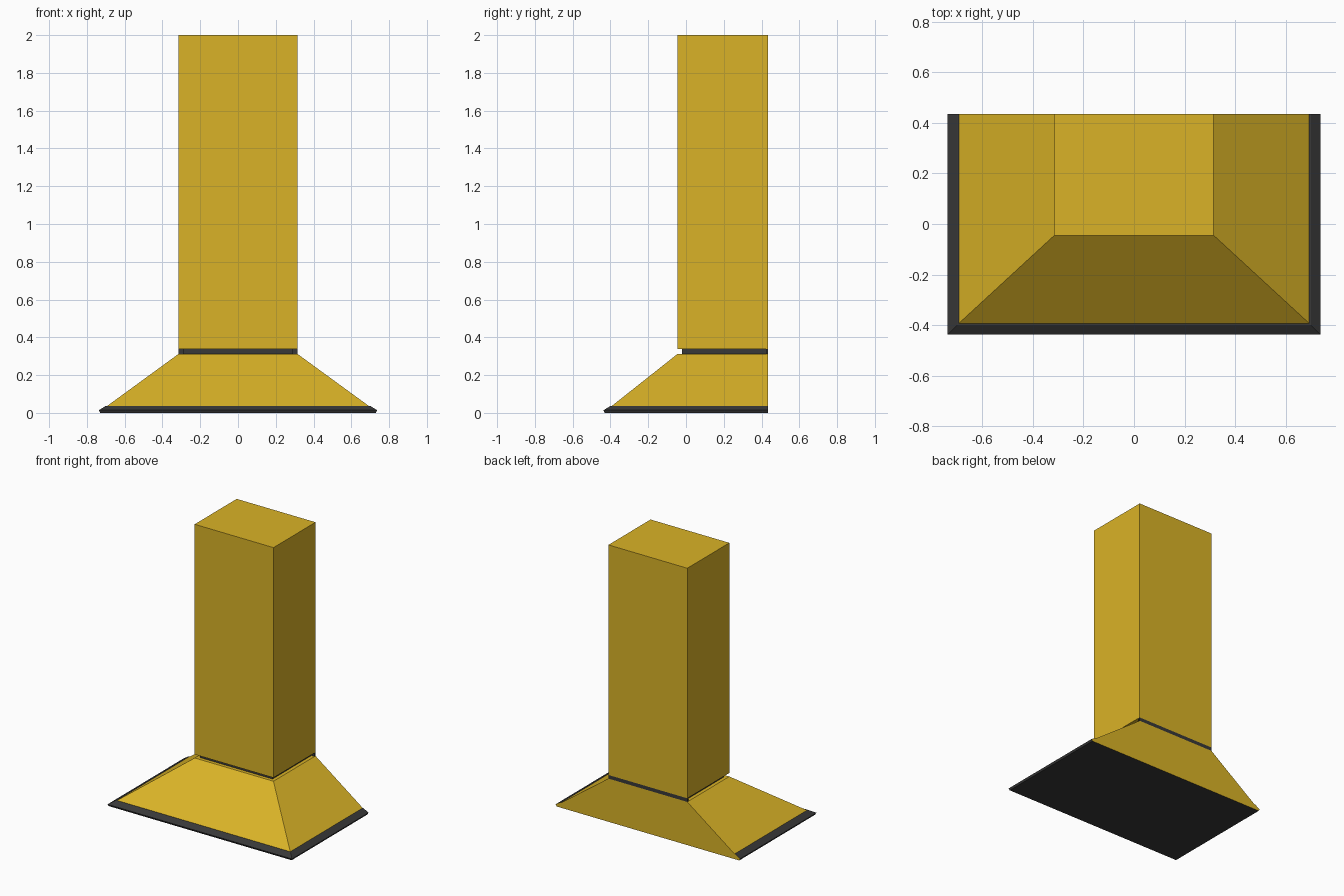
import bpy, bmesh

if "Cube" in bpy.data.objects:
    bpy.data.objects.remove(bpy.data.objects["Cube"])

BACK = 0.435  # flat wall side shared by every part


def material(name, rgb):
    m = bpy.data.materials.new(name)
    m.diffuse_color = (*rgb, 1)
    m.use_nodes = True
    m.node_tree.nodes["Principled BSDF"].inputs["Base Color"].default_value = m.diffuse_color
    return m


gold = material("brass gold", (0.70, 0.45, 0.02))
dark = material("charcoal", (0.04, 0.04, 0.04))


def stack(name, rings, mats, back=BACK):
    """Closed solid from rectangular rings: (half width, front y, z)."""
    bm = bmesh.new()
    loops = [[bm.verts.new(p) for p in
              ((-w, f, z), (w, f, z), (w, back, z), (-w, back, z))]
             for w, f, z in rings]
    bm.faces.new(loops[0][::-1])
    bm.faces.new(loops[-1])
    for a, b in zip(loops, loops[1:]):
        for i in range(4):
            j = (i + 1) % 4
            bm.faces.new((a[i], a[j], b[j], b[i]))
    bmesh.ops.recalc_face_normals(bm, faces=bm.faces)
    # the wall side takes the last material in the list
    for face in bm.faces:
        face.material_index = len(mats) - 1 if face.normal.y > 0.9 else 0
    mesh = bpy.data.meshes.new(name)
    bm.to_mesh(mesh)
    bm.free()
    for m in mats:
        mesh.materials.append(m)
    obj = bpy.data.objects.new(name, mesh)
    bpy.context.collection.objects.link(obj)
    return obj


# Bevelled dark rim under the hood, gold on the wall side
stack("base_rim", [(0.730, -0.430, 0), (0.737, -0.437, 0.014),
                   (0.700, -0.400, 0.037)], [dark, gold])

# Sloping canopy
stack("hood_canopy", [(0.695, -0.395, 0.035), (0.315, -0.045, 0.312)], [gold])

# Recessed dark neck, with a full-width strip at the wall
stack("neck", [(0.290, -0.020, 0.312), (0.290, -0.020, 0.338)], [dark], BACK - 0.012)
stack("neck_wall_strip", [(0.315, BACK - 0.012, 0.312),
                          (0.315, BACK - 0.012, 0.338)], [dark])

# Tall chimney
stack("chimney", [(0.315, -0.045, 0.338), (0.315, -0.045, 2.0)], [gold])
